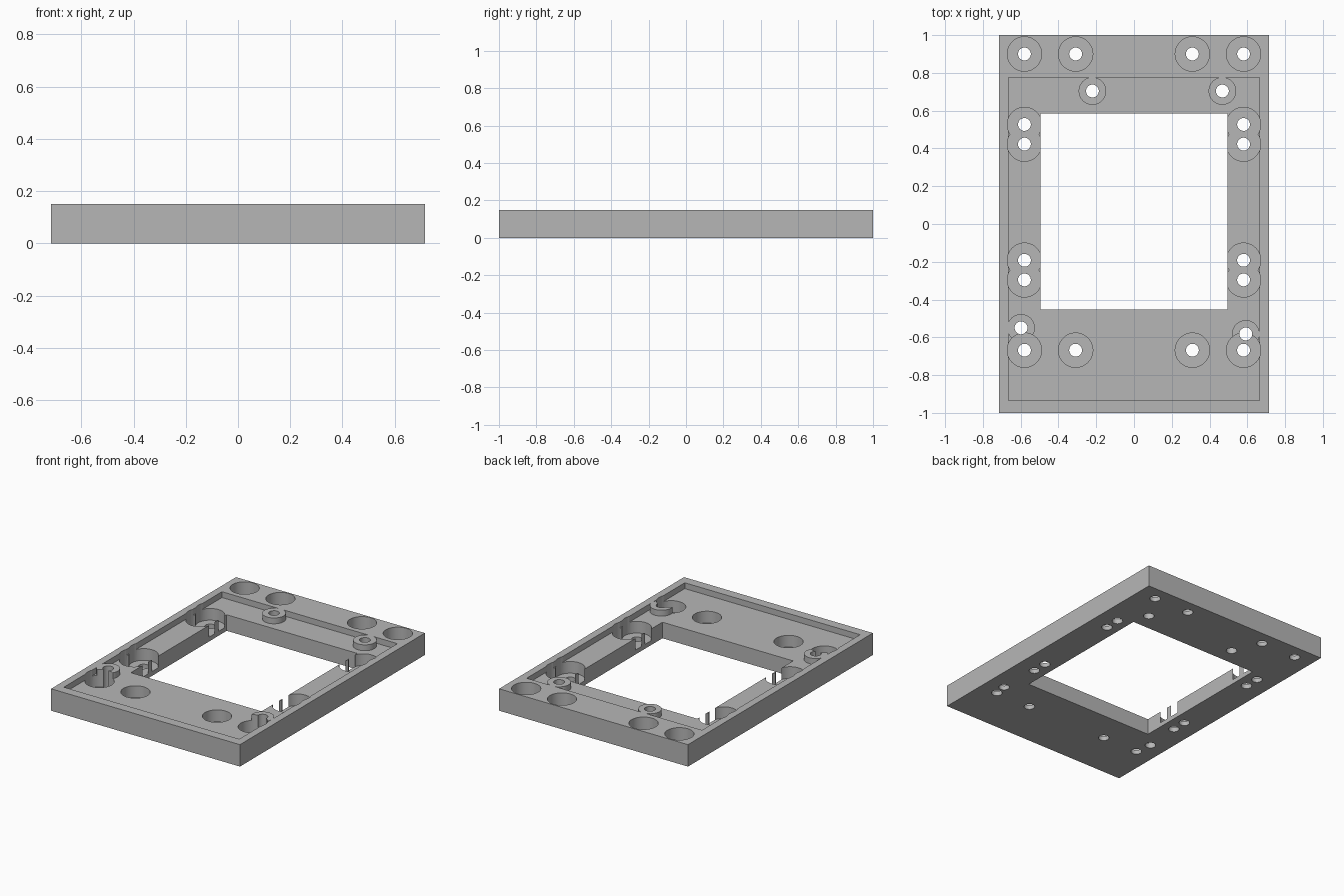
import bpy
import math

default = bpy.data.objects.get("Cube")
if default:
    bpy.data.objects.remove(default, do_unlink=True)

HALF_X, THICK = 0.715, 0.15
RECESS_Z, BORE_Z = 0.11, 0.03
BORE_R, HOLE_R, BOSS_R = 0.091, 0.034, 0.073

grey = bpy.data.materials.new("plain_grey")
grey.use_nodes = True
colour = (0.47, 0.47, 0.47, 1)
grey.diffuse_color = colour
grey.node_tree.nodes["Principled BSDF"].inputs["Base Color"].default_value = colour


def block(name, x0, x1, y0, y1, z0, z1):
    bpy.ops.mesh.primitive_cube_add(
        size=1, location=((x0 + x1) / 2, (y0 + y1) / 2, (z0 + z1) / 2))
    ob = bpy.context.object
    ob.name = name
    ob.scale = (x1 - x0, y1 - y0, z1 - z0)
    bpy.ops.object.transform_apply(location=True, rotation=False, scale=True)
    return ob


def drum(name, x, y, radius, z0, z1):
    bpy.ops.mesh.primitive_cylinder_add(
        vertices=48, radius=radius, depth=z1 - z0, location=(x, y, (z0 + z1) / 2))
    ob = bpy.context.object
    ob.name = name
    return ob


def cut(target, cutter):
    cutter.hide_render = True
    bpy.context.view_layer.objects.active = target
    mod = target.modifiers.new("cut", 'BOOLEAN')
    mod.operation = 'DIFFERENCE'
    mod.solver = 'EXACT'
    mod.object = cutter
    bpy.ops.object.modifier_apply(modifier=mod.name)
    bpy.data.objects.remove(cutter, do_unlink=True)


# Main slab
frame = block("mounting_frame", -HALF_X, HALF_X, -1, 1, 0, THICK)

# Shallow recess, leaving four round bosses standing flush with the rim
bosses = [(-0.22, 0.704), (0.468, 0.704), (-0.598, -0.55), (0.592, -0.582)]
recess = block("recess_cutter", -0.664, 0.664, -0.935, 0.775, RECESS_Z, 0.3)
for x, y in bosses:
    cut(recess, drum("boss_shape", x, y, BOSS_R, 0, 0.5))
cut(frame, recess)

# Rectangular window through the middle
cut(frame, block("window_cutter", -0.495, 0.495, -0.452, 0.585, -0.1, 0.3))

# Counterbored screw holes, mirrored left and right
screws = [(0.58, y) for y in (0.9, 0.527, 0.423, -0.192, -0.296, -0.668)]
screws += [(0.309, 0.9), (0.309, -0.668)]
screws = [(side * x, y) for x, y in screws for side in (-1, 1)]
for x, y in screws:
    cut(frame, drum("counterbore_cutter", x, y, BORE_R, BORE_Z, 0.3))

# Through holes in screws and bosses
for x, y in screws + bosses:
    cut(frame, drum("hole_cutter", x, y, HOLE_R, -0.1, 0.3))

# Finish
frame.data.materials.clear()
frame.data.materials.append(grey)
for poly in frame.data.polygons:
    poly.material_index = 0
bpy.ops.object.select_all(action='DESELECT')
frame.select_set(True)
bpy.context.view_layer.objects.active = frame
bpy.ops.object.shade_smooth_by_angle(angle=math.radians(30))
